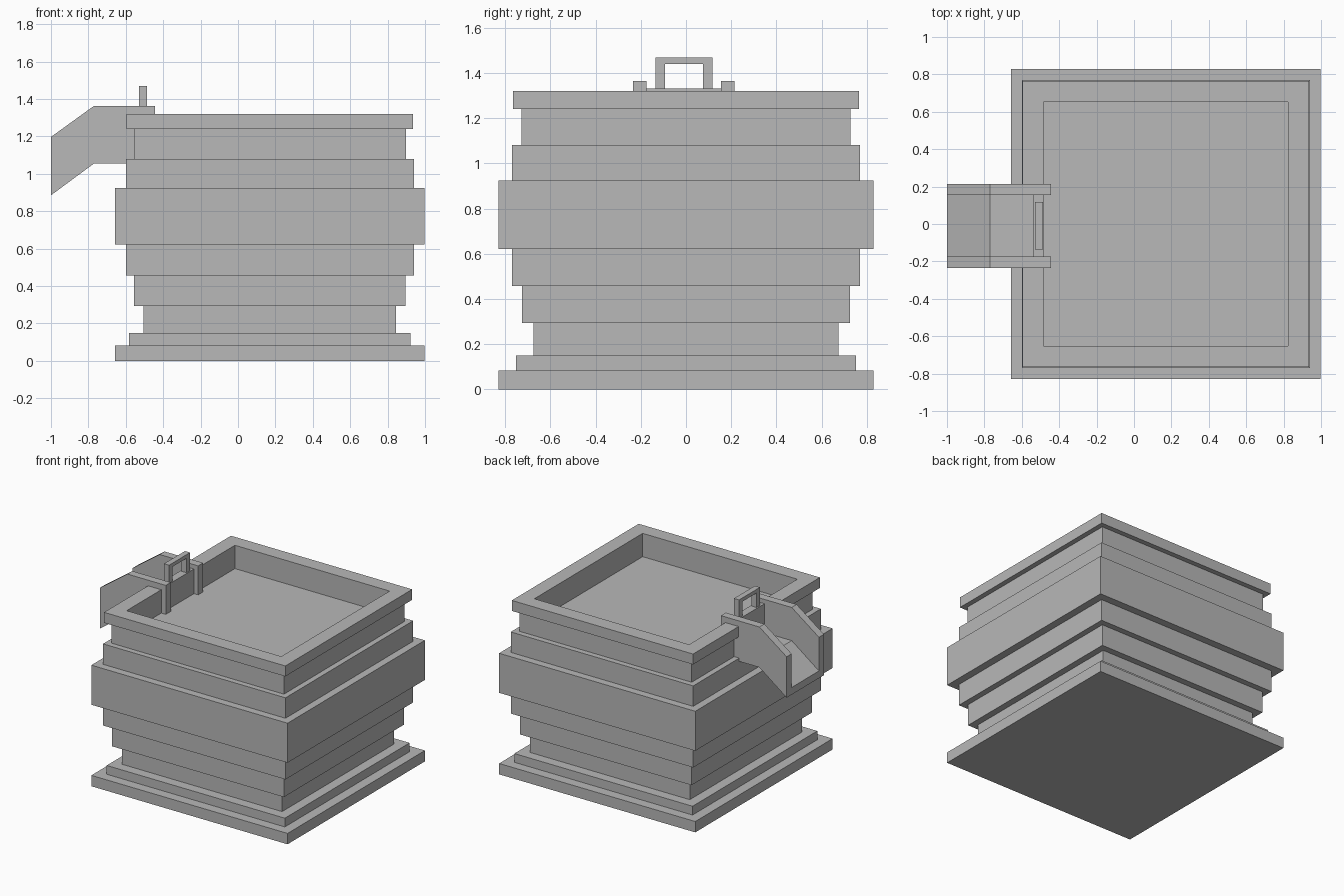
import bpy
import bmesh
from mathutils import Vector

cube = bpy.data.objects.get("Cube")
if cube:
    bpy.data.objects.remove(cube, do_unlink=True)

grey = bpy.data.materials.new("plain grey")
grey.use_nodes = True
colour = (0.48, 0.48, 0.48, 1)
grey.diffuse_color = colour
grey.node_tree.nodes["Principled BSDF"].inputs["Base Color"].default_value = colour

CX = 0.17                    # centre of the vat
SLOT = (-0.175, 0.155)       # clear width of the outlet, along y
INNER = 0.653                # half width of the basin
FLOOR = 1.142


def prism(name, outline, axis, low, high):
    """Extrude a flat outline along y or z, from low to high."""
    bm = bmesh.new()
    if axis == "z":
        points = [Vector((a, b, low)) for a, b in outline]
        step = Vector((0, 0, high - low))
    else:
        points = [Vector((a, low, b)) for a, b in outline]
        step = Vector((0, high - low, 0))
    face = bm.faces.new([bm.verts.new(p) for p in points])
    grown = bmesh.ops.extrude_face_region(bm, geom=[face], use_keep_orig=True)
    moved = [g for g in grown["geom"] if isinstance(g, bmesh.types.BMVert)]
    bmesh.ops.translate(bm, verts=moved, vec=step)
    bmesh.ops.recalc_face_normals(bm, faces=bm.faces)
    mesh = bpy.data.meshes.new(name)
    bm.to_mesh(mesh)
    bm.free()
    mesh.materials.append(grey)
    obj = bpy.data.objects.new(name, mesh)
    bpy.context.collection.objects.link(obj)
    return obj


def box(name, x, y, z):
    corners = [(x[0], y[0]), (x[1], y[0]), (x[1], y[1]), (x[0], y[1])]
    return prism(name, corners, "z", *z)


def slotted_ring(name, half, low, high):
    """Square ring, open at the outlet on the -x side."""
    a, b = CX - half, CX + half
    c, d = CX - INNER, CX + INNER
    s, t = SLOT
    prism(name, [(a, s), (a, -half), (b, -half), (b, half), (a, half), (a, t),
                 (c, t), (c, INNER), (d, INNER), (d, -INNER), (c, -INNER), (c, s)],
          "z", low, high)


# Stepped solid body: half width and top height of each tier
tiers = [("base_slab", 0.828, 0.083), ("base_step", 0.752, 0.15),
         ("foot_tier", 0.675, 0.293), ("lower_tier", 0.725, 0.457),
         ("lower_belly_tier", 0.77, 0.622), ("belly_tier", 0.828, 0.924),
         ("upper_belly_tier", 0.77, 1.08)]
bottom = 0
for name, half, top in tiers:
    box(name, (CX - half, CX + half), (-half, half), (bottom, top))
    bottom = top

# Basin walls, rim and floor
slotted_ring("basin_wall", 0.727, 1.08, 1.24)
slotted_ring("rim", 0.765, 1.24, 1.32)
box("basin_floor", (CX - INNER, CX + INNER), (-INNER, INNER), (1.08, FLOOR))

# Chute: two cheeks and a bent bed between them
cheek = [(-1, 0.885), (-0.77, 1.055), (-0.445, 1.055),
         (-0.445, 1.363), (-0.77, 1.363), (-1, 1.197)]
prism("chute_cheek_front", cheek, "y", SLOT[0] - 0.06, SLOT[0])
prism("chute_cheek_back", cheek, "y", SLOT[1], SLOT[1] + 0.06)
bed = [(-1, 0.885), (-0.77, 1.055), (-0.485, 1.055),
       (-0.485, 1.11), (-0.77, 1.11), (-1, 0.94)]
prism("chute_bed", bed, "y", *SLOT)

# Sluice gate with its handle
box("gate", (-0.54, -0.48), SLOT, (1.1, 1.33))
gate_x = (-0.53, -0.487)
for side, y in (("front", -0.135), ("back", 0.075)):
    box("handle_post_" + side, gate_x, (y, y + 0.042), (1.33, 1.44))
box("handle_bar", gate_x, (-0.135, 0.117), (1.44, 1.468))
